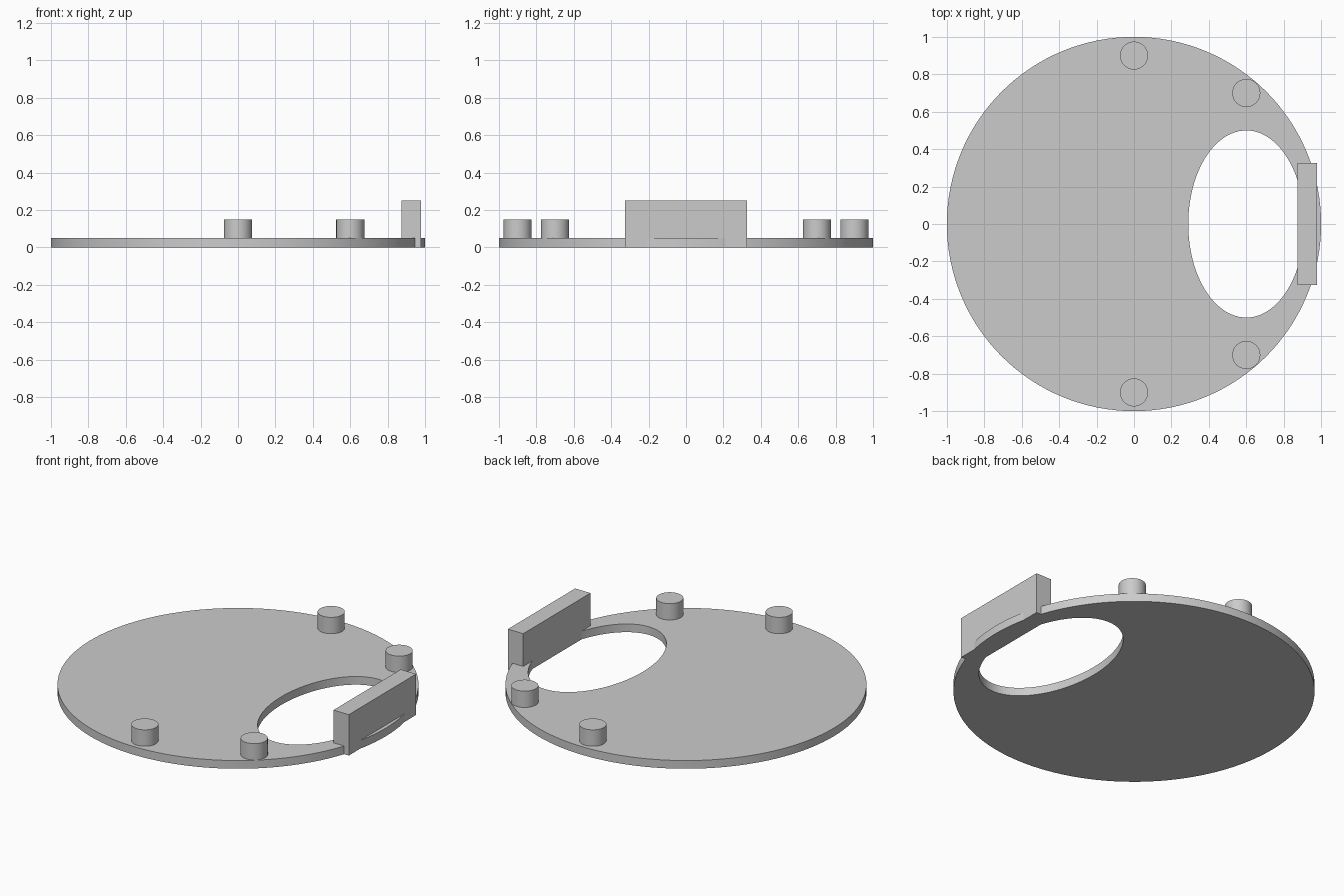
import bpy
import math

# Remove the default cube only
cube = bpy.data.objects.get("Cube")
if cube:
    bpy.data.objects.remove(cube, do_unlink=True)

GREY = (0.6, 0.6, 0.6, 1.0)
grey = bpy.data.materials.new("plain_grey")
grey.use_nodes = True
grey.diffuse_color = GREY
grey.node_tree.nodes["Principled BSDF"].inputs["Base Color"].default_value = GREY

BASE_TOP = 0.05


def finish(obj, name):
    """Name the part, colour it and smooth only its curved walls."""
    obj.name = name
    obj.data.materials.clear()
    obj.data.materials.append(grey)
    bpy.ops.object.select_all(action="DESELECT")
    obj.select_set(True)
    bpy.context.view_layer.objects.active = obj
    bpy.ops.object.shade_smooth_by_angle(angle=math.radians(30))


def cylinder(x, y, bottom, top, rx, ry, sides):
    """Upright cylinder with an elliptical section."""
    bpy.ops.mesh.primitive_cylinder_add(
        vertices=sides, radius=1, depth=top - bottom,
        location=(x, y, (bottom + top) / 2))
    obj = bpy.context.object
    obj.scale = (rx, ry, 1)
    bpy.ops.object.transform_apply(location=False, rotation=False, scale=True)
    return obj


# Round base plate with an oval opening near its left edge
plate = cylinder(0, 0, 0, BASE_TOP, 1, 1, 128)
cutter = cylinder(0.6, 0, -0.1, 0.2, 0.31, 0.5, 96)
cutter.hide_render = True
cut = plate.modifiers.new("oval_opening", "BOOLEAN")
cut.operation = "DIFFERENCE"
cut.solver = "EXACT"
cut.object = cutter
bpy.context.view_layer.objects.active = plate
bpy.ops.object.modifier_apply(modifier=cut.name)
bpy.data.objects.remove(cutter, do_unlink=True)
finish(plate, "base_plate")

# Four pegs, mirrored front to back
for side, sign in (("front", -1), ("back", 1)):
    for place, x, y in (("middle", 0, 0.9), ("left", 0.6, 0.7)):
        peg = cylinder(x, sign * y, BASE_TOP, 0.15, 0.075, 0.075, 48)
        finish(peg, f"{side}_{place}_peg")

# Upright block across the rim, closing the tip of the opening
bpy.ops.mesh.primitive_cube_add(size=1, location=(0.925, 0, 0.125))
block = bpy.context.object
block.scale = (0.104, 0.65, 0.25)
bpy.ops.object.transform_apply(location=False, rotation=False, scale=True)
finish(block, "rim_block")
